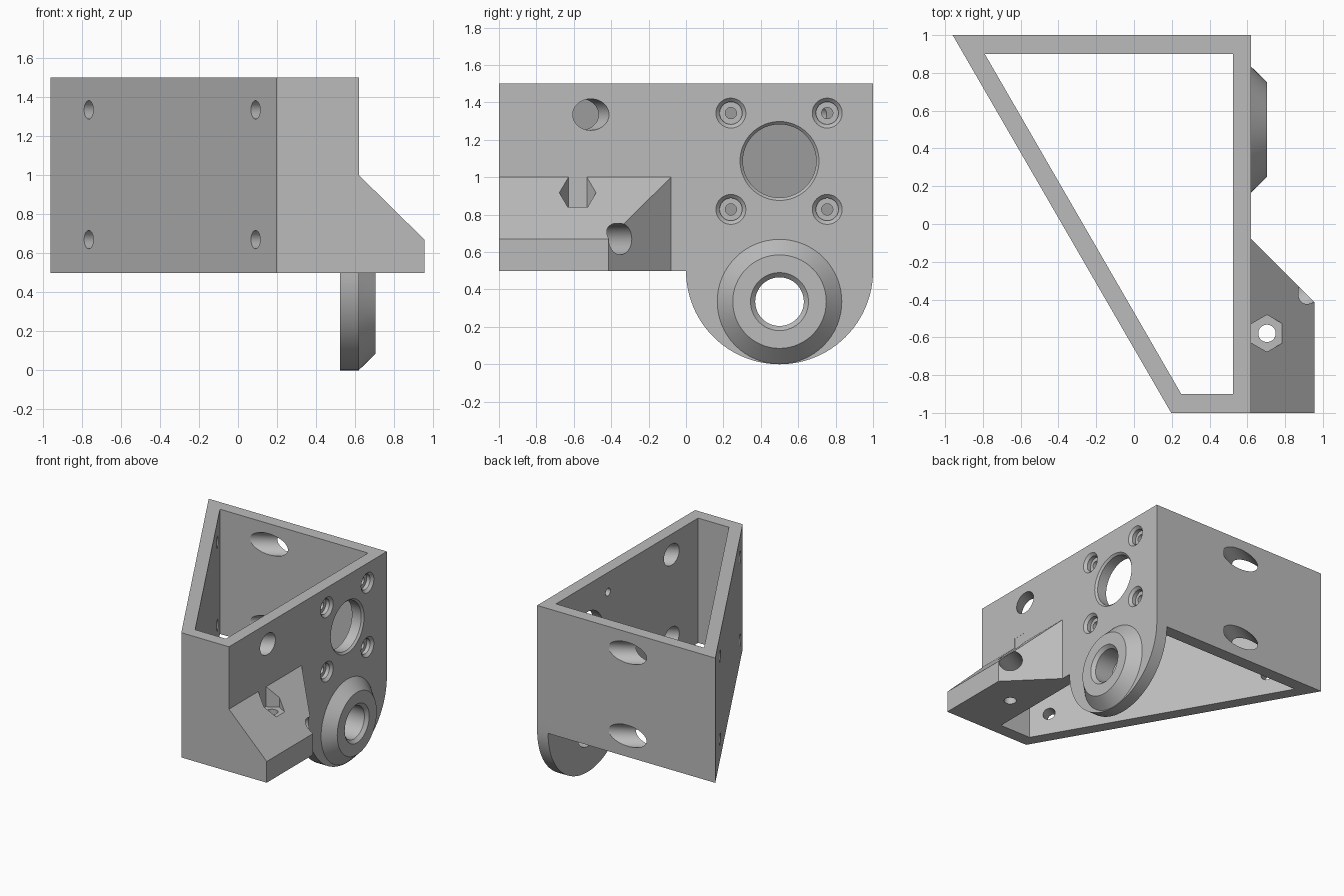
import bpy, bmesh, math
from mathutils import Vector

cube = bpy.data.objects.get("Cube")
if cube:
    bpy.data.objects.remove(cube, do_unlink=True)

grey = bpy.data.materials.new("plain grey")
grey.use_nodes = True
grey.diffuse_color = (0.5, 0.5, 0.5, 1)
grey.node_tree.nodes["Principled BSDF"].inputs["Base Color"].default_value = (0.5, 0.5, 0.5, 1)

AXES = {
    "x": lambda u, v, w: (w, u, v),
    "y": lambda u, v, w: (u, w, v),
    "z": lambda u, v, w: (u, v, w),
}


def finish(name, bm):
    bmesh.ops.recalc_face_normals(bm, faces=bm.faces[:])
    mesh = bpy.data.meshes.new(name)
    bm.to_mesh(mesh)
    bm.free()
    mesh.materials.append(grey)
    ob = bpy.data.objects.new(name, mesh)
    bpy.context.collection.objects.link(ob)
    return ob


def loft(name, rings):
    """Closed solid through a list of matching point rings."""
    bm = bmesh.new()
    rows = [[bm.verts.new(p) for p in ring] for ring in rings]
    n = len(rows[0])
    for a, b in zip(rows, rows[1:]):
        for i in range(n):
            j = (i + 1) % n
            bm.faces.new((a[i], a[j], b[j], b[i]))
    bm.faces.new(rows[0])
    bm.faces.new(rows[-1])
    return finish(name, bm)


def prism(name, outline, axis, start, end):
    put = AXES[axis]
    return loft(name, [[put(u, v, w) for u, v in outline] for w in (start, end)])


def lathe(name, profile, origin, direction, segments=64):
    """Solid of revolution; profile holds (distance along axis, radius)."""
    turn = Vector(direction).to_track_quat("Z", "Y")
    angles = [math.tau * i / segments for i in range(segments)]
    return loft(name, [[Vector(origin) + turn @ Vector((r * math.cos(a), r * math.sin(a), d))
                        for a in angles] for d, r in profile])


def boolean(target, tool, operation):
    mod = target.modifiers.new(operation.lower(), "BOOLEAN")
    mod.operation = operation
    mod.solver = "EXACT"
    mod.object = tool
    bpy.context.view_layer.objects.active = target
    bpy.ops.object.modifier_apply(modifier=mod.name)
    bpy.data.objects.remove(tool, do_unlink=True)


# Four-sided wall frame
FACE = 0.62
bracket = prism("motor_bracket", [(-0.96, 1), (FACE, 1), (FACE, -1), (0.197, -1)], "z", 0.5, 1.5)
boolean(bracket, prism("frame_opening", [(-0.79, 0.9), (0.523, 0.9), (0.523, -0.9), (0.25, -0.9)],
                       "z", 0.3, 1.7), "DIFFERENCE")

# Rounded lug below the side wall
arc = [(0.5 + 0.5 * math.cos(a), 0.5 + 0.5 * math.sin(a))
       for a in (math.pi + math.pi * i / 48 for i in range(49))]
boolean(bracket, prism("lug", arc + [(1, 0.6), (0, 0.6)], "x", 0.523, FACE), "UNION")

# Conical bearing boss
boolean(bracket, lathe("boss", [(-0.05, 0.333), (0, 0.333), (0.085, 0.25)],
                       (FACE, 0.5, 0.335), (1, 0, 0)), "UNION")

# Sloped clamp block with an angled end
block = prism("clamp_block", [(0.58, 0.5), (0.955, 0.5), (0.955, 0.67), (FACE, 1), (0.58, 1)],
              "y", -1, -0.08)
boolean(block, prism("block_end_cut", [(FACE, -0.08), (1.12, -0.58), (1.12, 0.1), (FACE, 0.1)],
                     "z", 0.3, 1.2), "DIFFERENCE")
boolean(bracket, block, "UNION")

# Bearing bore, shaft opening and countersunk screw holes in the side wall
wall_holes = [
    ([(-0.3, 0.13), (0.06, 0.13), (0.085, 0.155), (0.12, 0.19)], 0.5, 0.335),
    ([(-0.2, 0.196), (-0.015, 0.196), (0, 0.211), (0.05, 0.261)], 0.5, 1.087),
]
screw = [(-0.2, 0.03), (-0.05, 0.03), (-0.05, 0.06), (-0.02, 0.06), (0, 0.08), (0.03, 0.11)]
wall_holes += [(screw, y, z) for y in (0.24, 0.755) for z in (0.828, 1.343)]
for profile, y, z in wall_holes:
    boolean(bracket, lathe("wall_hole", profile, (FACE, y, z), (1, 0, 0)), "DIFFERENCE")

# Mounting holes square to the slanted wall, with wide tool access behind
inward = Vector((2, 1.157, 0)).normalized()
access = [(-0.1, 0.047), (0.1, 0.047), (0.1, 0.084), (1.2, 0.084)]
for x in (-0.765, 0.09):
    y = 1 - 2 * (x + 0.96) / 1.157
    for z in (0.67, 1.335):
        boolean(bracket, lathe("mounting_hole", access, (x, y, z), inward, 48), "DIFFERENCE")

# Hexagonal nut pocket and its bolt hole
NUT = (0.704, -0.579)
hexagon = [(NUT[0] + 0.098 * math.sin(math.tau * i / 6), NUT[1] + 0.098 * math.cos(math.tau * i / 6))
           for i in range(6)]
boolean(bracket, prism("nut_pocket", hexagon, "z", 0.84, 1.08), "DIFFERENCE")
boolean(bracket, lathe("bolt_hole", [(0.3, 0.046), (0.9, 0.046)], (*NUT, 0), (0, 0, 1), 40), "DIFFERENCE")

# Smooth round surfaces, crisp edges
bpy.ops.object.select_all(action="DESELECT")
bracket.select_set(True)
bpy.context.view_layer.objects.active = bracket
bpy.ops.object.shade_smooth_by_angle(angle=math.radians(25))
